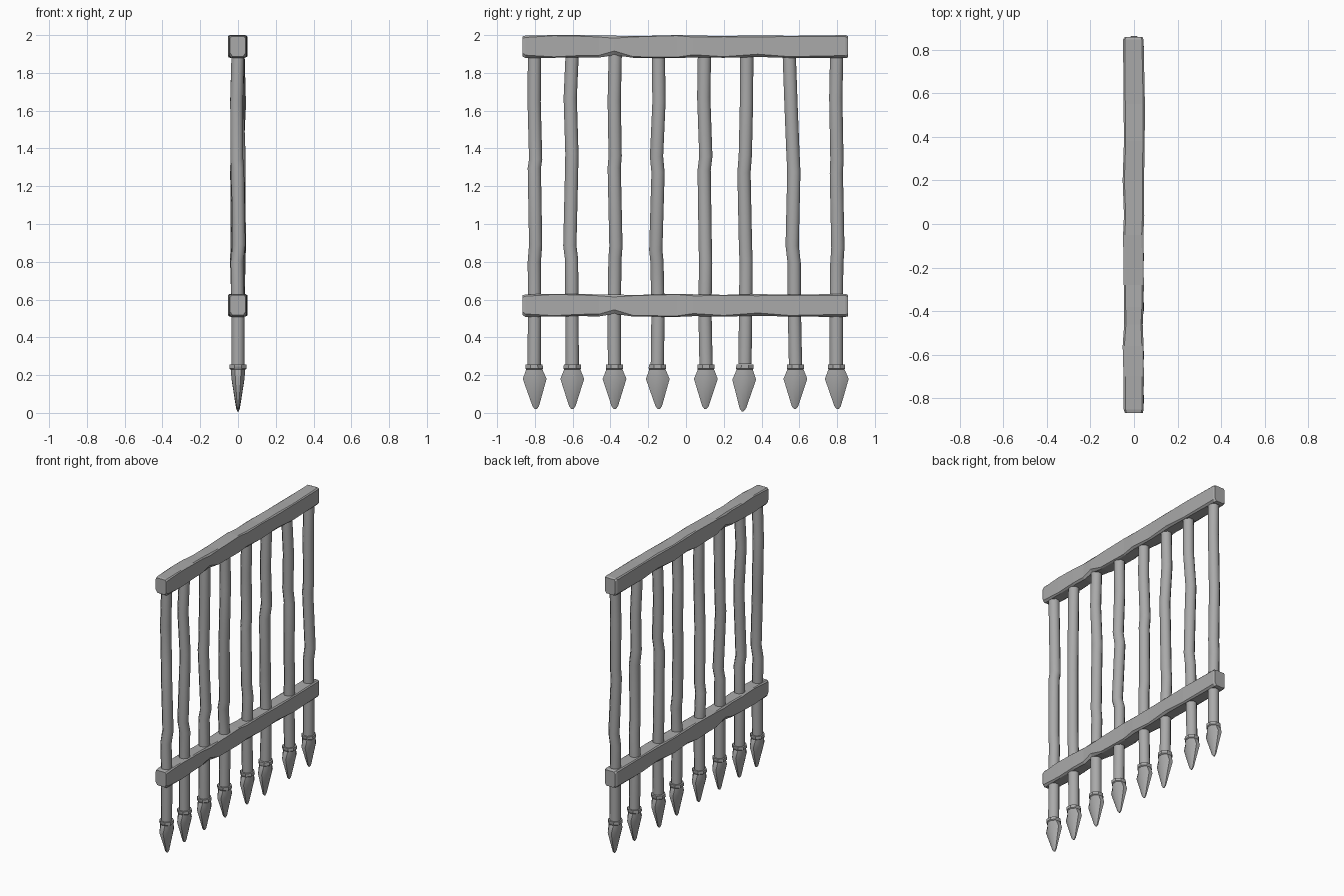
import bpy, bmesh, math, random

random.seed(4)

iron = bpy.data.materials.new("dark_grey")
iron.diffuse_color = (.4, .4, .4, 1)


def loft(name, rings, smooth_deg=None):
    """Skin a list of equal-length point rings and cap both ends."""
    bm = bmesh.new()
    vs = [[bm.verts.new(p) for p in ring] for ring in rings]
    n = len(vs[0])
    for a, b in zip(vs, vs[1:]):
        for i in range(n):
            j = (i + 1) % n
            bm.faces.new((a[i], a[j], b[j], b[i]))
    bm.faces.new(vs[0])
    bm.faces.new(vs[-1])
    bmesh.ops.recalc_face_normals(bm, faces=bm.faces)
    me = bpy.data.meshes.new(name)
    bm.to_mesh(me)
    bm.free()
    me.materials.append(iron)
    ob = bpy.data.objects.new(name, me)
    bpy.context.collection.objects.link(ob)
    if smooth_deg:
        bpy.ops.object.select_all(action='DESELECT')
        ob.select_set(True)
        bpy.context.view_layer.objects.active = ob
        bpy.ops.object.shade_smooth_by_angle(angle=math.radians(smooth_deg))


def ring(x, y, z, rx, ry, n=8):
    k = 1 / math.cos(math.pi / n)  # flats of the octagon sit at the given radius
    return [(x + rx * k * math.cos(math.tau * (i + .5) / n),
             y + ry * k * math.sin(math.tau * (i + .5) / n), z) for i in range(n)]


# Rails: rough-hewn beams. (y, left side, right side, top dip, bottom dip, corner chip)
RAIL = [(-.866, .042, .040, .007, .010, .018), (-.850, .047, .044, .003, .000, .016),
        (-.70, .048, .045, .000, .002, .005), (-.56, .052, .044, .000, .004, .010),
        (-.46, .045, .040, .003, .003, .012), (-.38, .046, .044, .003, .016, .022),
        (-.28, .047, .045, .006, .002, .006), (-.05, .050, .043, .000, .000, .005),
        (.04, .046, .047, .002, .004, .014), (.20, .052, .046, .005, .002, .006),
        (.38, .046, .049, .001, .006, .015), (.55, .048, .050, .004, .002, .006),
        (.845, .050, .044, .000, .000, .014), (.858, .042, .039, .006, .004, .018)]


def rail(name, z0):
    rings = []
    for y, l, r, dip, lift, c in RAIL:
        t, b = z0 + .12 - dip, z0 - .002 + lift
        rings.append([(-l, y, b + c), (-l + .012, y, b), (r - .012, y, b),
                      (r, y, b + c), (r, y, t - c * .6), (r - .008, y, t),
                      (-l + .008, y, t), (-l, y, t - c * .6)])
    loft(name, rings)


rail("top_rail", 1.88)
rail("lower_rail", .51)

# Bars: bent iron rods, centre y at each height, plus the spear tip
HEIGHTS = [1.93, 1.65, 1.36, 1.28, .88, .80, .55, .24]
BARS = [
    [-.802, -.804, -.796, -.803, -.796, -.803, -.802, -.804, -.795],
    [-.602, -.613, -.604, -.606, -.615, -.606, -.604, -.602, -.602],
    [-.374, -.380, -.375, -.380, -.371, -.376, -.380, -.379, -.377],
    [-.147, -.143, -.156, -.148, -.160, -.154, -.148, -.152, -.144],
    [.098, .094, .105, .096, .102, .104, .100, .106, .103],
    [.322, .320, .314, .307, .315, .318, .316, .312, .300],
    [.545, .556, .566, .571, .562, .573, .574, .580, .577],
    [.798, .793, .799, .796, .804, .798, .796, .796, .803],
]
# Spearhead profile: (height, half depth x, half width y)
HEAD = [(.255, .044, .045), (.235, .045, .046), (.230, .038, .043),
        (.180, .034, .063), (.035, .010, .017), (.020, .004, .005)]

for k, ys in enumerate(BARS):
    rings = []
    for z, y in zip(HEIGHTS, ys):
        x = random.uniform(-.009, .009) if .6 < z < 1.8 else 0
        rings.append(ring(x, y, z + random.uniform(-.02, .02), .034, .035))
    loft(f"bar_{k + 1}", rings, 50)

    top, tip = ys[-2], ys[-1]
    low = .012 if k == 5 else 0
    rings = []
    for z, rx, ry in HEAD:
        f = (.255 - z) / .235
        rings.append(ring(0, top + (tip - top) * f, z - low * f, rx, ry))
    loft(f"spear_tip_{k + 1}", rings, 40)
